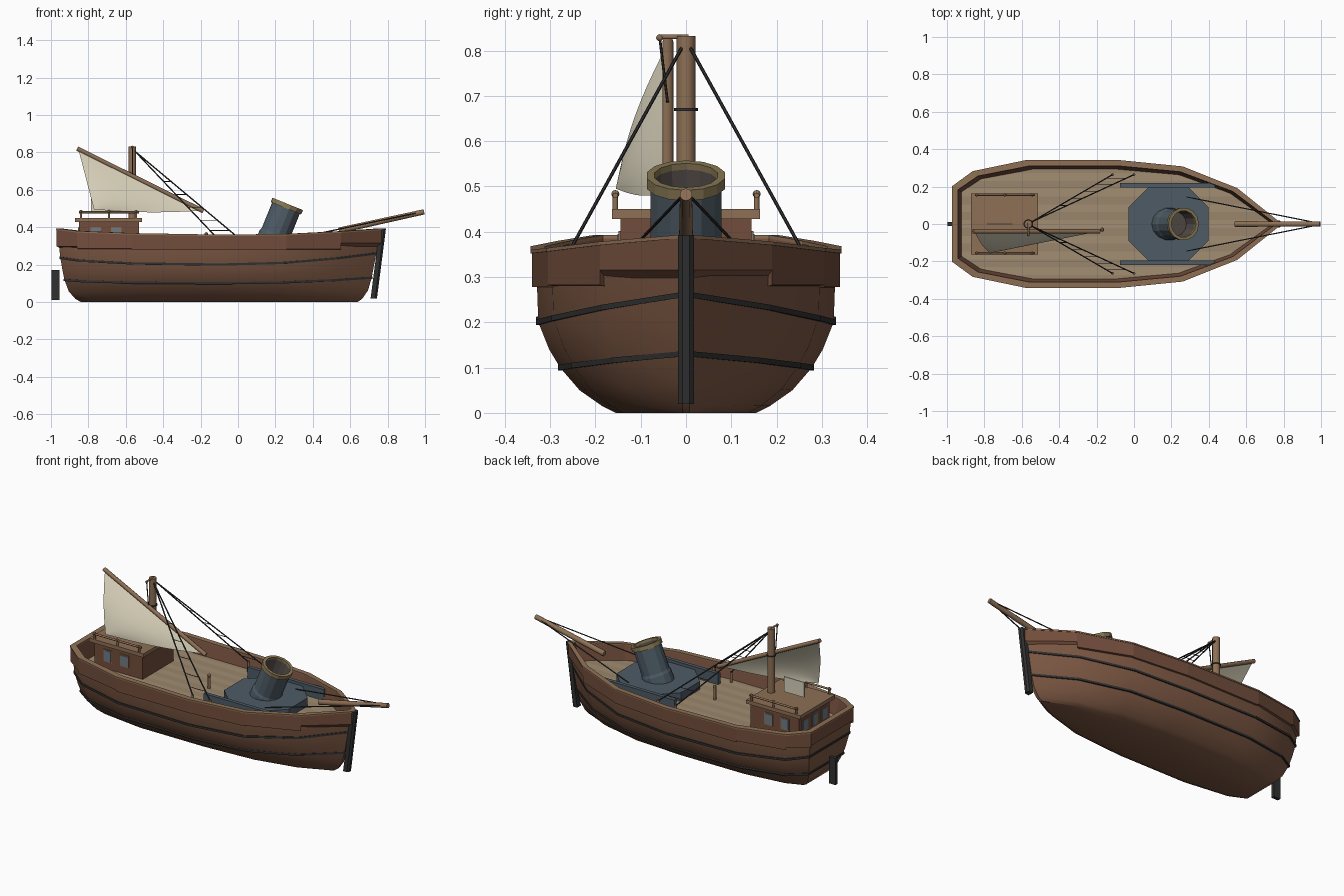
import bpy, bmesh
from math import pi, sin, cos, radians
from mathutils import Vector, Matrix

if "Cube" in bpy.data.objects:
    bpy.data.objects.remove(bpy.data.objects["Cube"])

def mat(name, r, g, b):
    m = bpy.data.materials.new(name)
    m.diffuse_color = (r, g, b, 1)
    m.use_nodes = True
    m.node_tree.nodes["Principled BSDF"].inputs["Base Color"].default_value = m.diffuse_color
    return m

HULL = mat("hull_wood", .2, .095, .055)
PANEL = mat("panel_wood", .17, .075, .045)
TAN = mat("spar_wood", .27, .16, .09)
DECK = mat("deck_wood", .36, .27, .17)
DECK2 = mat("deck_wood_dark", .32, .24, .15)
SLATE = mat("slate_iron", .075, .105, .13)
DARK = mat("dark_iron", .03, .03, .03)
BRASS = mat("brass", .25, .19, .09)
CLOTH = mat("sail_cloth", .7, .65, .5)
GLASS = mat("glass", .15, .2, .24)
BORE = mat("bore", .09, .075, .065)

def finish(name, bm, material, smooth=None):
    bmesh.ops.recalc_face_normals(bm, faces=bm.faces)
    me = bpy.data.meshes.new(name)
    bm.to_mesh(me)
    bm.free()
    me.materials.append(material)
    ob = bpy.data.objects.new(name, me)
    bpy.context.collection.objects.link(ob)
    if smooth:
        bpy.context.view_layer.objects.active = ob
        ob.select_set(True)
        bpy.ops.object.shade_smooth_by_angle(angle=radians(smooth))
        ob.select_set(False)
    return ob

def box(name, lo, hi, material):
    bm = bmesh.new()
    lo, hi = Vector(lo), Vector(hi)
    bmesh.ops.create_cube(bm, size=1, matrix=Matrix.Translation((lo + hi) / 2) @ Matrix.Diagonal((*(hi - lo), 1)))
    return finish(name, bm, material)

def rod(name, a, b, r, material, r2=None, n=8):
    a, b = Vector(a), Vector(b)
    bm = bmesh.new()
    m = Matrix.Translation((a + b) / 2) @ (b - a).to_track_quat('Z', 'Y').to_matrix().to_4x4()
    bmesh.ops.create_cone(bm, cap_ends=True, segments=n, radius1=r, radius2=r if r2 is None else r2,
                          depth=(b - a).length, matrix=m)
    return finish(name, bm, material, 46 if n > 6 else None)

def ball(name, p, r, material):
    bm = bmesh.new()
    bmesh.ops.create_icosphere(bm, subdivisions=2, radius=r, matrix=Matrix.Translation(p))
    return finish(name, bm, material)

def loft(name, rings, material, cyclic=False, caps=(), smooth=None):
    bm = bmesh.new()
    vs = [[bm.verts.new(p) for p in r] for r in rings]
    n = len(vs[0])
    for k in range(len(vs) if cyclic else len(vs) - 1):
        a, b = vs[k], vs[(k + 1) % len(vs)]
        for i in range(n):
            bm.faces.new((a[i], a[(i + 1) % n], b[(i + 1) % n], b[i]))
    for k in caps:
        bm.faces.new(vs[k])
    return finish(name, bm, material, smooth)

def lathe(name, profile, material, matrix, n=14, **kw):
    rings = [[matrix @ Vector((r * cos(2 * pi * i / n), r * sin(2 * pi * i / n), z)) for i in range(n)]
             for r, z in profile]
    return loft(name, rings, material, **kw)

# Half outline of the ship in plan, with sheer amount and bulwark top height
PLAN = [(-.97, .2), (-.86, .28), (-.57, .34), (-.09, .34), (.26, .305), (.55, .19), (.77, .015)]
SHEER = [.6, .35, .1, 0, .15, .55, 1]
TOP = [.393, .38, .368, .36, .364, .378, .393]

def mirrored(half):
    return half + [Vector((p.x, -p.y, p.z)) for p in reversed(half)]

def hull_ring(row, d=0, dz=0):
    z, hw, xs, xb, lift = row
    return mirrored([Vector((xs - d + (xb - xs + 2 * d) * (x + .97) / 1.74, y / .34 * (hw + d), z + dz + lift * s))
                     for (x, y), s in zip(PLAN, SHEER)])

def inset(d, dz):
    return mirrored([Vector(((x + .1) * (.87 - d) / .87 - .1, y * (.34 - d) / .34, t + dz))
                     for (x, y), t in zip(PLAN, TOP)])

# Hull: height, half width, stern x, bow x, sheer lift
LEVELS = [(0, .155, -.84, .64, 0), (.015, .185, -.87, .665, .003), (.05, .235, -.905, .695, .012),
          (.1, .278, -.928, .715, .03), (.14, .302, -.938, .725, .045), (.2, .326, -.95, .74, .06),
          (.31, .33, -.96, .757, .03)]
loft("hull", [hull_ring(r) for r in LEVELS], HULL, caps=(0,), smooth=35)
for nm, k in (("lower_wale", 3), ("upper_wale", 5)):
    loft(nm, [hull_ring(LEVELS[k], d, dz) for d, dz in ((-.01, -.006), (.005, -.006), (.005, .006), (-.01, .006))],
         DARK, cyclic=True)

# Bulwark panels, one box per side of the outline, with a cap rail on top
outer, inner, foot = inset(0, -.008), inset(.028, -.008), inset(.05, -.09)
for p in foot:
    p.z = .275
n = len(outer)
for i in range(n):
    j = (i + 1) % n
    low = min(outer[i].z, outer[j].z) - (.055 if i in (5, 6, 7) else .074)
    q = [[outer[k], inner[k], foot[k], Vector((outer[k].x, outer[k].y, low))] for k in (i, j)]
    loft("bulwark_panel", q, PANEL, caps=(0, -1))
loft("cap_rail", [inset(-.003, -.008), inset(-.003, 0), inset(.029, 0), inset(.029, -.008)], TAN, cyclic=True)

# Planked deck
bm = bmesh.new()
bm.faces.new([bm.verts.new((p.x, p.y, .286)) for p in inset(.04, 0)])
for k in range(-7, 8):
    bmesh.ops.bisect_plane(bm, geom=bm.verts[:] + bm.edges[:] + bm.faces[:],
                           plane_co=(0, (k + .5) * .042, 0), plane_no=(0, 1, 0))
for f in bm.faces:
    f.material_index = round(f.calc_center_median().y / .042) % 2
deck = finish("deck", bm, DECK)
deck.data.materials.append(DECK2)

# Stem post and rudder
st = [[Vector((x + dx, y, z)) for dx, y in ((-.018, -.018), (.006, -.018), (.016, -.008), (.016, .008),
                                            (.006, .018), (-.018, .018))]
      for x, z in ((.727, .02), (.775, .392))]
loft("stem_post", st, DARK, caps=(0, -1))
box("rudder", (-.998, -.01, .01), (-.955, .01, .17), DARK)

# Bowsprit with stays
rod("bowsprit", (.54, 0, .382), (.995, 0, .482), .016, TAN, .014, 10)
for s in (-1, 1):
    rod("bow_stay", (.28, s * .145, .335), (.95, s * .012, .475), .0035, DARK, n=6)

# Mortar on an eight sided bed
lathe("mortar_bed", [(.232, .28), (.232, .335)], SLATE,
      Matrix.Translation((.185, 0, 0)) @ Matrix.Rotation(pi / 8, 4, 'Z'), 8, caps=(0, -1))
tilt = Matrix.Translation((.185, 0, .325)) @ Matrix.Rotation(radians(22), 4, 'Y')
lathe("mortar_barrel", [(.088, -.03), (.086, .03), (.08, .045), (.08, .2), (.072, .2)], SLATE, tilt, caps=(0,))
lathe("mortar_bore", [(.071, .2), (.066, .09)], BORE, tilt, caps=(-1,))
lathe("mortar_rim", [(.076, .19), (.088, .19), (.088, .215), (.071, .215), (.071, .19)], BRASS, tilt, cyclic=True)
for s in (-1, 1):
    box("mortar_side_beam", (-.075, s * .207 - .011, .285), (.432, s * .207 + .011, .352), SLATE)

# Cabin with roof, windows and roof railings
box("cabin", (-.85, -.145, .28), (-.53, .145, .43), PANEL)
box("cabin_roof", (-.872, -.163, .428), (-.513, .163, .45), TAN)
def window(c, along_x):
    c = Vector(c)
    for nm, w, h, t, m in (("window_frame", .028, .036, .004, TAN), ("window_pane", .022, .03, .006, GLASS)):
        e = Vector((w, t, h)) if along_x else Vector((t, w, h))
        box(nm, c - e, c + e, m)
for s in (-1, 1):
    for x in (-.76, -.65):
        window((x, s * .145, .365), True)
    rod("roof_rail", (-.85, s * .156, .48), (-.53, s * .156, .48), .006, TAN)
    for x in (-.84, -.69, -.545):
        rod("rail_post", (x, s * .156, .445), (x, s * .156, .48), .006, TAN)
        ball("post_knob", (x, s * .156, .483), .009, TAN)
for y in (-.09, 0, .09):
    window((-.85, y, .365), False)

# Mast, mast band, top spar and halyard
rod("mast", (-.565, 0, .28), (-.565, 0, .832), .021, TAN, .021, 10)
rod("mast_band", (-.565, 0, .667), (-.565, 0, .673), .026, DARK, n=10)
rod("mast_top_spar", (-.565, -.06, .83), (-.565, .005, .83), .005, TAN)
ball("halyard_block", (-.565, -.058, .828), .008, TAN)
rod("halyard", (-.565, -.058, .828), (-.565, -.04, .68), .003, DARK, n=6)
box("small_cloth", (-.785, -.003, .475), (-.65, .003, .565), CLOTH)

# Yard and bellied sail
A, B, C = Vector((-.86, -.04, .82)), Vector((-.185, -.04, .485)), Vector((-.77, -.155, .495))
rod("yard", A, B, .012, TAN)
bm = bmesh.new()
bmesh.ops.create_grid(bm, x_segments=10, y_segments=10, size=.5)
for v in bm.verts:
    u, w = v.co.x + .5, v.co.y + .5
    v.co = A.lerp(B, .01 + .98 * u).lerp(C, w)
    v.co.y -= .015 * sin(pi * w) * (1 - u + .8 * sin(pi * u))
    v.co.z -= .012 * sin(pi * w) * u
bmesh.ops.remove_doubles(bm, verts=bm.verts, dist=.0005)
finish("sail", bm, CLOTH, 60)
rod("sheet_post", (-.17, -.03, .28), (-.17, -.03, .365), .008, TAN)
ball("sheet_post_knob", (-.17, -.03, .362), .011, TAN)

# Shrouds with ratlines and their footing posts
for s in (-1, 1):
    head = Vector((-.55, s * .01, .805))
    feet = [Vector((0, s * .264, .345)), Vector((-.115, s * .264, .345))]
    for f in feet:
        rod("shroud", head, f, .0038, DARK, n=6)
        rod("shroud_post", (f.x, f.y, .28), (f.x, f.y, .35), .008, TAN)
    for t in (.35, .5, .65, .8, .92):
        rod("ratline", head.lerp(feet[0], t), head.lerp(feet[1], t), .002, DARK, n=6)
